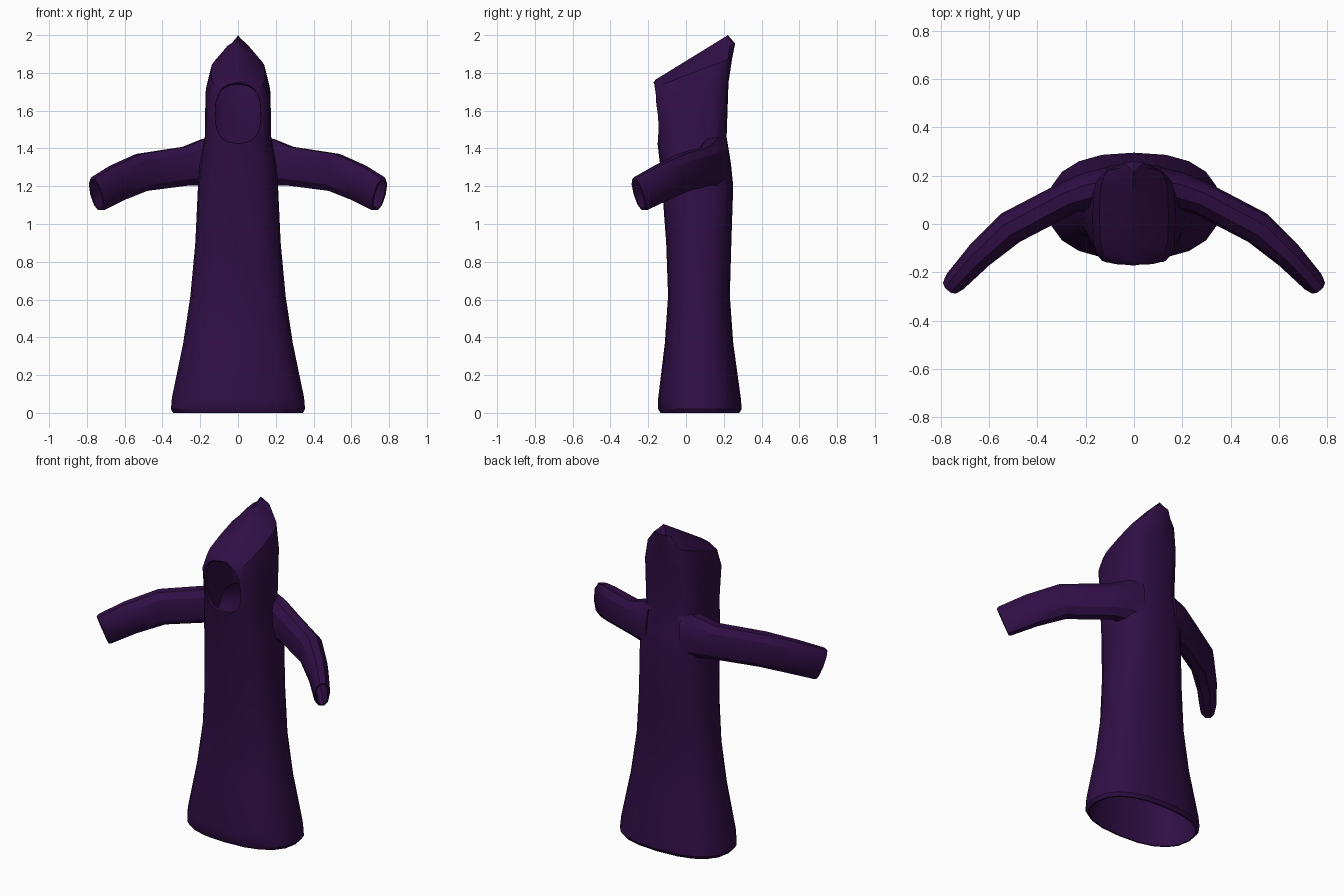
import bpy, bmesh, math
from mathutils import Vector

if "Cube" in bpy.data.objects:
    bpy.data.objects.remove(bpy.data.objects["Cube"])

cloth = bpy.data.materials.new("dark purple cloth")
cloth.diffuse_color = (0.030, 0.0045, 0.060, 1)
cloth.use_nodes = True
cloth.node_tree.nodes["Principled BSDF"].inputs["Base Color"].default_value = cloth.diffuse_color


def loft(name, rings):
    """Closed solid skinned over a list of rings of points."""
    bm = bmesh.new()
    loops = [[bm.verts.new(p) for p in ring] for ring in rings]
    n = len(loops[0])
    for a, b in zip(loops, loops[1:]):
        for i in range(n):
            j = (i + 1) % n
            bm.faces.new((a[i], a[j], b[j], b[i]))
    bm.faces.new(loops[0])
    bm.faces.new(loops[-1])
    bmesh.ops.recalc_face_normals(bm, faces=bm.faces)
    mesh = bpy.data.meshes.new(name)
    bm.to_mesh(mesh)
    bm.free()
    mesh.materials.append(cloth)
    ob = bpy.data.objects.new(name, mesh)
    bpy.context.collection.objects.link(ob)
    return ob


def oval(n, power):
    """Unit superellipse."""
    pts = []
    for i in range(n):
        t = 2 * math.pi * (i + 0.5) / n + math.pi / n
        c, s = math.cos(t), math.sin(t)
        pts.append((math.copysign(abs(c) ** (2 / power), c),
                    math.copysign(abs(s) ** (2 / power), s)))
    return pts


# Robe rings: front z, back z, half width, front y, back y, squareness
ROBE = [
    (0.00, 0.00, 0.343, -0.135, 0.282, 2.4),
    (0.02, 0.02, 0.355, -0.147, 0.295, 2.4),
    (0.08, 0.08, 0.350, -0.147, 0.290, 2.4),
    (0.37, 0.37, 0.290, -0.112, 0.250, 2.5),
    (0.62, 0.62, 0.252, -0.095, 0.232, 2.6),
    (0.90, 0.90, 0.226, -0.105, 0.240, 2.7),
    (1.20, 1.20, 0.212, -0.127, 0.250, 2.8),
    (1.32, 1.32, 0.202, -0.138, 0.238, 3.0),
    (1.46, 1.46, 0.176, -0.155, 0.215, 3.4),
    (1.64, 1.75, 0.172, -0.172, 0.225, 4.0),
    (1.72, 1.88, 0.143, -0.174, 0.245, 3.6),
    (1.75, 1.955, 0.082, -0.172, 0.260, 3.0),
    (1.765, 2.00, 0.006, -0.160, 0.222, 2.2),
]


def robe(name, inset=0.0):
    rings = []
    for zf, zb, w, yf, yb, power in ROBE:
        w = max(w - inset, 0.004)
        yf, yb = yf + inset, yb - inset
        drop = inset * 1.2 if zf > 1.5 else 0
        if inset and zf == 0:
            zf = zb = -0.05
        ring = []
        for x, y in oval(20, power):
            k = (y + 1) / 2
            ring.append((w * x, yf + (yb - yf) * k, zf + (zb - zf) * k - drop))
        rings.append(ring)
    return loft(name, rings)


# Sleeve path: centre, horizontal radius, vertical radius
SLEEVE = [
    ((0.10, 0.150, 1.330), 0.085, 0.150),
    ((0.19, 0.135, 1.325), 0.078, 0.128),
    ((0.27, 0.110, 1.307), 0.070, 0.107),
    ((0.51, -0.015, 1.273), 0.070, 0.104),
    ((0.64, -0.130, 1.218), 0.058, 0.101),
    ((0.74, -0.238, 1.162), 0.047, 0.097),
    ((0.75, -0.250, 1.156), 0.042, 0.092),
]


def sleeve(name, side, inset=0.0):
    pts = [Vector(s[0]) for s in SLEEVE]
    if inset:
        pts[-1] += (pts[-1] - pts[-2]) * 4
    rings = []
    for i, (_, rh, rv) in enumerate(SLEEVE):
        d = (pts[min(i + 1, len(pts) - 1)] - pts[max(i - 1, 0)]).normalized()
        if i < 2:
            d.z = 0
            d.normalize()
        across = d.cross(Vector((0, 0, 1))).normalized()
        up = across.cross(d)
        ring = []
        for a, b in oval(10, 2.3):
            p = pts[i] + across * a * (rh - inset) + up * b * (rv - inset)
            ring.append((p.x * side, p.y, p.z))
        rings.append(ring)
    return loft(name, rings)


def combine(target, other, operation):
    mod = target.modifiers.new(operation.lower(), 'BOOLEAN')
    mod.operation, mod.solver, mod.object = operation, 'EXACT', other
    other.hide_render = True
    bpy.ops.object.select_all(action='DESELECT')
    bpy.context.view_layer.objects.active = target
    target.select_set(True)
    bpy.ops.object.modifier_apply(modifier=mod.name)
    bpy.data.objects.remove(other)


# Outer cloth with both sleeves
body = robe("hooded_robe")
for side in (-1, 1):
    combine(body, sleeve("sleeve", side), 'UNION')

# Hollow inside, open at the hem and the cuffs
combine(body, robe("robe_hollow", 0.018), 'DIFFERENCE')
for side in (-1, 1):
    combine(body, sleeve("sleeve_hollow", side, 0.014), 'DIFFERENCE')

# Face opening, chamfered at the rim
face = [(-0.30, 1.08), (-0.172, 1.08), (-0.160, 1.0), (-0.08, 0.97)]
opening = loft("face_opening", [
    [(0.122 * k * x, y, 1.582 + 0.156 * k * z) for x, z in oval(20, 2.6)]
    for y, k in face])
combine(body, opening, 'DIFFERENCE')

# Soft folds, crisp rims
bpy.ops.object.select_all(action='DESELECT')
bpy.context.view_layer.objects.active = body
body.select_set(True)
bpy.ops.object.shade_smooth_by_angle(angle=math.radians(32))
